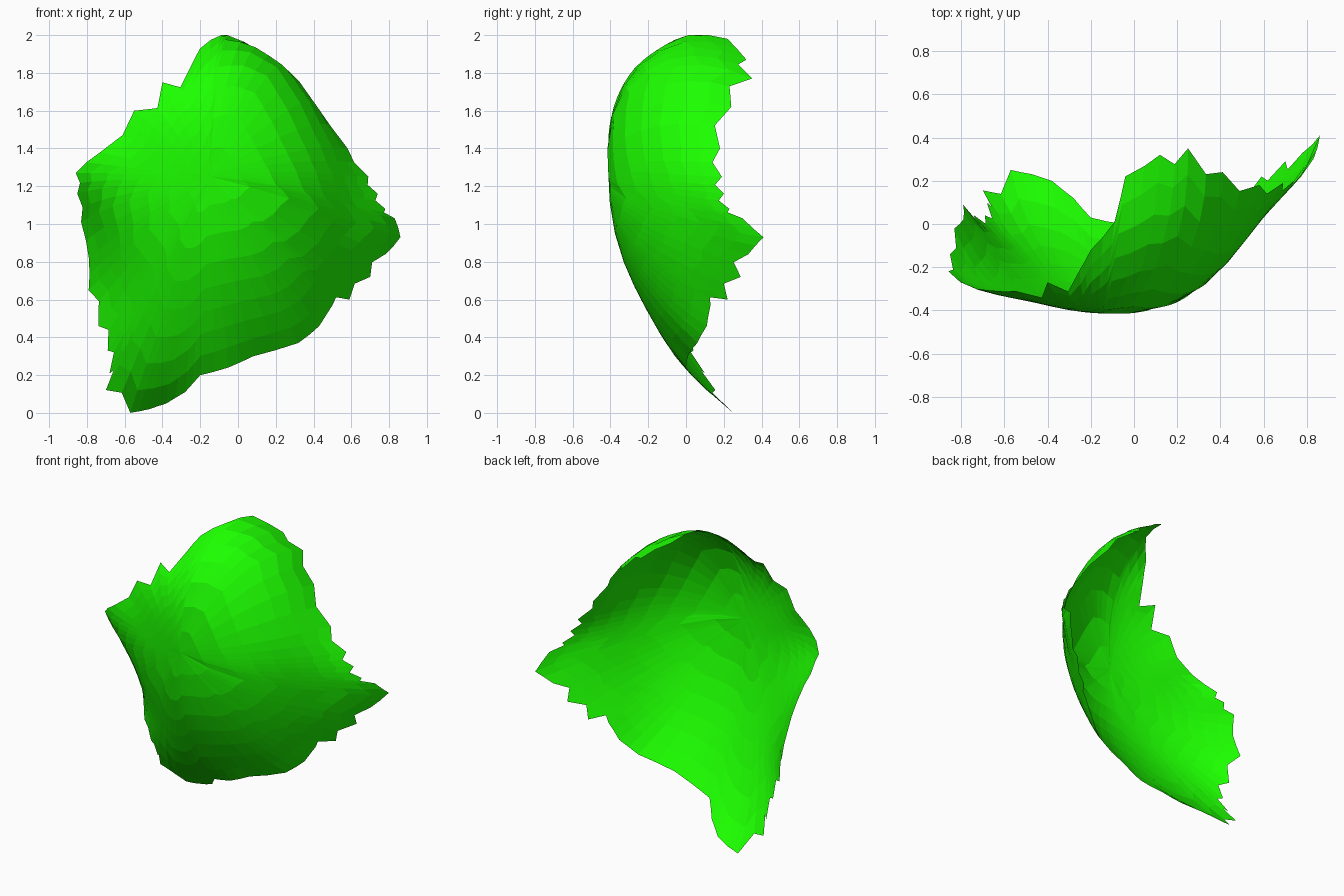
import bpy, bmesh, math
from mathutils import Vector

if "Cube" in bpy.data.objects:
    bpy.data.objects.remove(bpy.data.objects["Cube"])

# Edge of the curved sheet, clockwise seen from the front, as runs of
# (tooth depth, outer points); a notch is cut after each point of a run.
RUNS = [
    (0.0, [(-.86, -.22, 1.27), (-.73, -.30, 1.38), (-.61, -.31, 1.47)]),
    (0.17, [(-.55, -.31, 1.60), (-.40, -.27, 1.75)]),
    (0.0, [(-.25, -.21, 1.83), (-.20, -.12, 1.93), (-.09, .01, 2.0),
           (-.04, .22, 1.98)]),
    (0.06, [(.12, .32, 1.87), (.25, .35, 1.77), (.41, .24, 1.62),
            (.58, .18, 1.40), (.69, .19, 1.25), (.74, .20, 1.16),
            (.78, .23, 1.08)]),
    (0.0, [(.83, .30, 1.03), (.86, .41, .93)]),
    (0.07, [(.78, .33, .84), (.70, .29, .72), (.59, .22, .60)]),
    (0.0, [(.50, .13, .57), (.43, .11, .46), (.32, .06, .37), (.08, .01, .30),
           (-.05, .0, .24), (-.20, .03, .20), (-.28, .12, .11),
           (-.38, .20, .05), (-.47, .23, .02)]),
    (0.06, [(-.57, .25, 0), (-.70, .155, .12), (-.68, .10, .21),
            (-.69, .04, .33), (-.74, .04, .46)]),
    (0.0, [(-.79, .09, .65), (-.79, .02, .82)]),
    (0.05, [(-.83, -.02, 1.01), (-.85, -.14, 1.16)]),
]
# Points the bulge passes through, down its middle and across it
BULGE = [(-.15, -.41, 1.25), (-.22, -.36, 1.67), (-.19, -.25, 1.84),
         (-.2, -.36, .90), (-.2, -.20, .53), (-.2, -.10, .36),
         (-.45, -.365, 1.3), (.2, -.36, 1.18), (.4, -.2, 1.08),
         (.58, .03, 1.0), (.2, .12, 1.87), (.32, .12, 1.76), (.45, .1, 1.57)]
EYE = Vector((0, .6, 1.05))         # the sheet curves around this point
STEPS = [.12, .25, .38, .5, .62, .74, .87, 1.0]


def flatten(p):
    d = (Vector(p) - EYE).normalized()
    return Vector((d.x, d.z)) / (1 - d.y)


def unflatten(w, dist):
    s = w.length_squared
    return EYE + Vector((2 * w.x, s - 1, 2 * w.y)) * (dist / (1 + s))


def solve(a, b):
    """Gaussian elimination."""
    m = [row + [x] for row, x in zip(a, b)]
    n = len(m)
    for i in range(n):
        j = max(range(i, n), key=lambda k: abs(m[k][i]))
        m[i], m[j] = m[j], m[i]
        for k in range(i + 1, n):
            f = m[k][i] / m[i][i]
            m[k] = [x - f * y for x, y in zip(m[k], m[i])]
    out = [0] * n
    for i in reversed(range(n)):
        out[i] = (m[i][n] - sum(m[i][k] * out[k]
                                for k in range(i + 1, n))) / m[i][i]
    return out


def plate(a, b):
    d = (a - b).length_squared
    return d * math.log(d) if d > 1e-12 else 0


# Smooth thin-plate surface: distance from the eye in every direction
outer = [(Vector(p), d) for d, run in RUNS for p in run]
known = [p for p, d in outer] + [Vector(p) for p in BULGE]
sites = [flatten(p) for p in known]
rows = [[plate(a, b) + (.001 if a is b else 0) for b in sites] + [1, a.x, a.y]
        for a in sites]
rows += [[1] * len(sites) + [0] * 3, [a.x for a in sites] + [0] * 3,
         [a.y for a in sites] + [0] * 3]
weights = solve(rows, [(p - EYE).length for p in known] + [0] * 3)


def surface(w):
    basis = [plate(w, s) for s in sites] + [1, w.x, w.y]
    return unflatten(w, sum(x * y for x, y in zip(weights, basis)))


# Ribs from the middle to each outer point and each notch
middle = flatten(BULGE[0])
ends = []
for i, (p, d) in enumerate(outer):
    a, b = flatten(p), flatten(outer[(i + 1) % len(outer)][0])
    ends += [(a, 0), ((a + b) / 2, d)]

# Skin the ribs into one open sheet
bm = bmesh.new()
centre = bm.verts.new(surface(middle))
grid = [[bm.verts.new(surface(middle.lerp(e, t * (1 - d * t ** 3))))
         for t in STEPS] for e, d in ends]
for i, a in enumerate(grid):
    b = grid[(i + 1) % len(grid)]
    bm.faces.new((centre, b[0], a[0]))
    for k in range(len(STEPS) - 1):
        bm.faces.new((a[k], b[k], b[k + 1], a[k + 1]))
bm.normal_update()
if sum(f.normal.y * f.calc_area() for f in bm.faces) > 0:
    bmesh.ops.reverse_faces(bm, faces=bm.faces[:])
mesh = bpy.data.meshes.new("curved_leaf")
bm.to_mesh(mesh)
bm.free()

leaf = bpy.data.objects.new("curved_leaf", mesh)
bpy.context.collection.objects.link(leaf)
green = bpy.data.materials.new("leaf_green")
green.diffuse_color = (.012, 1, 0, 1)
green.use_nodes = True
green.node_tree.nodes["Principled BSDF"].inputs["Base Color"].default_value = green.diffuse_color
mesh.materials.append(green)
